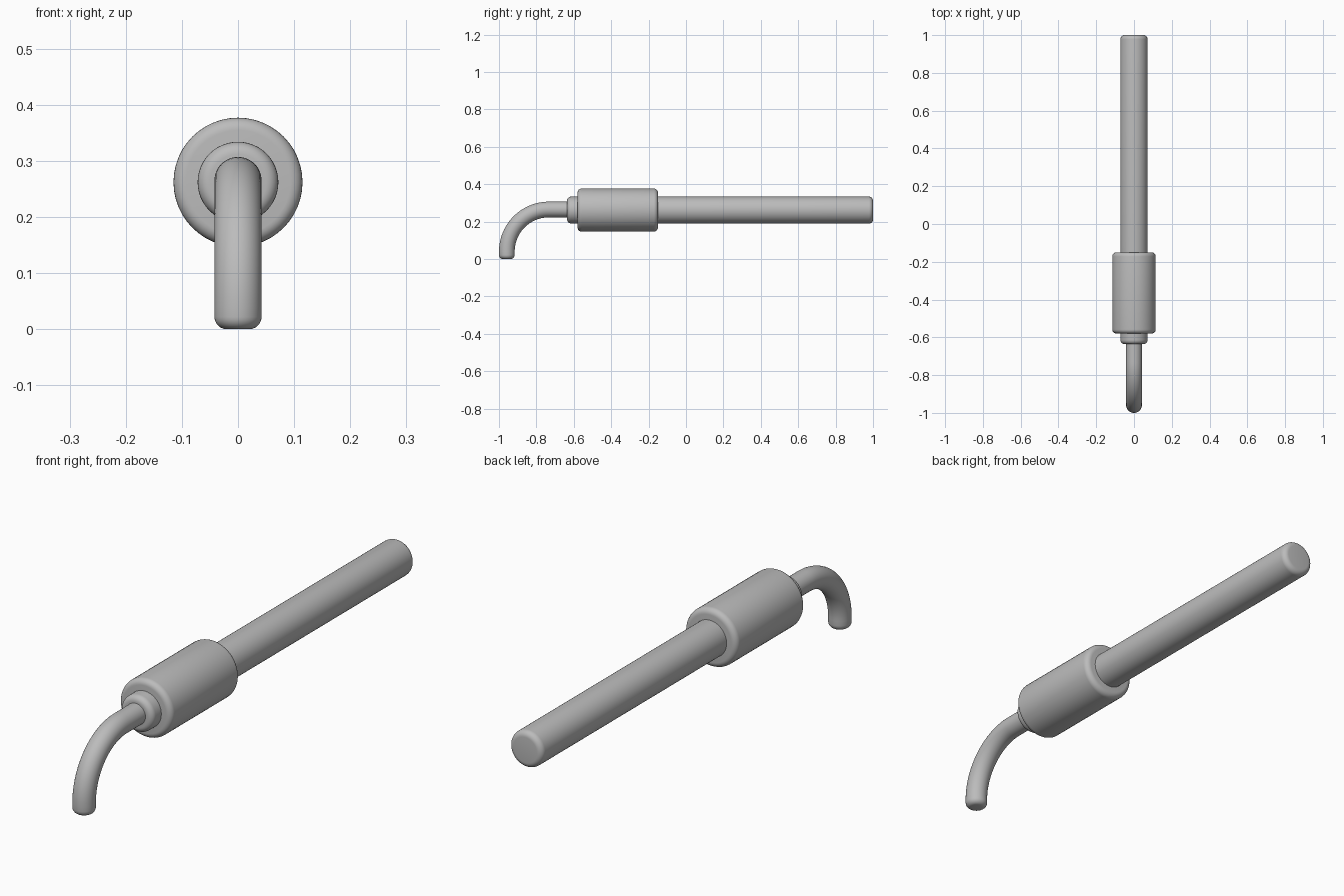
import bpy, bmesh, math
from mathutils import Vector

cube = bpy.data.objects.get("Cube")
if cube:
    bpy.data.objects.remove(cube, do_unlink=True)

grey = bpy.data.materials.new("plain grey")
grey.use_nodes = True
colour = (0.5, 0.5, 0.5, 1)
grey.diffuse_color = colour
grey.node_tree.nodes["Principled BSDF"].inputs["Base Color"].default_value = colour

SIDES = 48
AXIS_Z = 0.262


def sweep(name, stations):
    """Skin circles along stations of (y, z, radius, direction angle in the yz plane)."""
    bm = bmesh.new()
    rings = []
    for y, z, radius, angle in stations:
        side = Vector((1, 0, 0))
        up = Vector((0, -math.sin(angle), math.cos(angle)))
        ring = []
        for i in range(SIDES):
            a = math.tau * i / SIDES
            ring.append(bm.verts.new(Vector((0, y, z)) + radius * (math.cos(a) * side + math.sin(a) * up)))
        rings.append(ring)
    for a, b in zip(rings, rings[1:]):
        for i in range(SIDES):
            j = (i + 1) % SIDES
            bm.faces.new((a[i], a[j], b[j], b[i]))
    bm.faces.new(rings[0])
    bm.faces.new(rings[-1])
    bmesh.ops.recalc_face_normals(bm, faces=bm.faces)
    mesh = bpy.data.meshes.new(name)
    bm.to_mesh(mesh)
    bm.free()
    obj = bpy.data.objects.new(name, mesh)
    bpy.context.collection.objects.link(obj)
    mesh.materials.append(grey)
    bpy.ops.object.select_all(action='DESELECT')
    obj.select_set(True)
    bpy.context.view_layer.objects.active = obj
    bpy.ops.object.shade_smooth_by_angle(angle=math.radians(35))
    return obj


def round_end(r, fillet, steps=6):
    """Pairs of (distance from the end, radius) for a filleted edge."""
    turns = [math.pi / 2 * i / steps for i in range(steps + 1)]
    return [(fillet * (1 - math.sin(t)), r - fillet * (1 - math.cos(t))) for t in reversed(turns)]


def rounded_cylinder(name, y0, y1, r, fillet):
    end = round_end(r, fillet)
    stations = [(y0 + d, AXIS_Z, rad, 0) for d, rad in end]
    stations += [(y1 - d, AXIS_Z, rad, 0) for d, rad in reversed(end)]
    return sweep(name, stations)


# Long handle rod running through the sleeve
rounded_cylinder("handle_rod", -0.636, 1.0, 0.072, 0.022)

# Thick sleeve around the rod
rounded_cylinder("sleeve", -0.58, -0.15, 0.115, 0.022)

# Thin tube curving down to the tip
TUBE_R, BEND, BEND_Y, BEND_Z = 0.042, 0.225, -0.733, 0.04
path = [(BEND_Y + 0.12, BEND_Z + BEND, TUBE_R, math.pi)]
for i in range(25):
    t = math.pi / 2 * i / 24
    path.append((BEND_Y - BEND * math.sin(t), BEND_Z + BEND * math.cos(t), TUBE_R, math.pi + t))
path += [(BEND_Y - BEND, d, rad, 1.5 * math.pi) for d, rad in reversed(round_end(TUBE_R, 0.022))]
sweep("curved_tip_tube", path)
